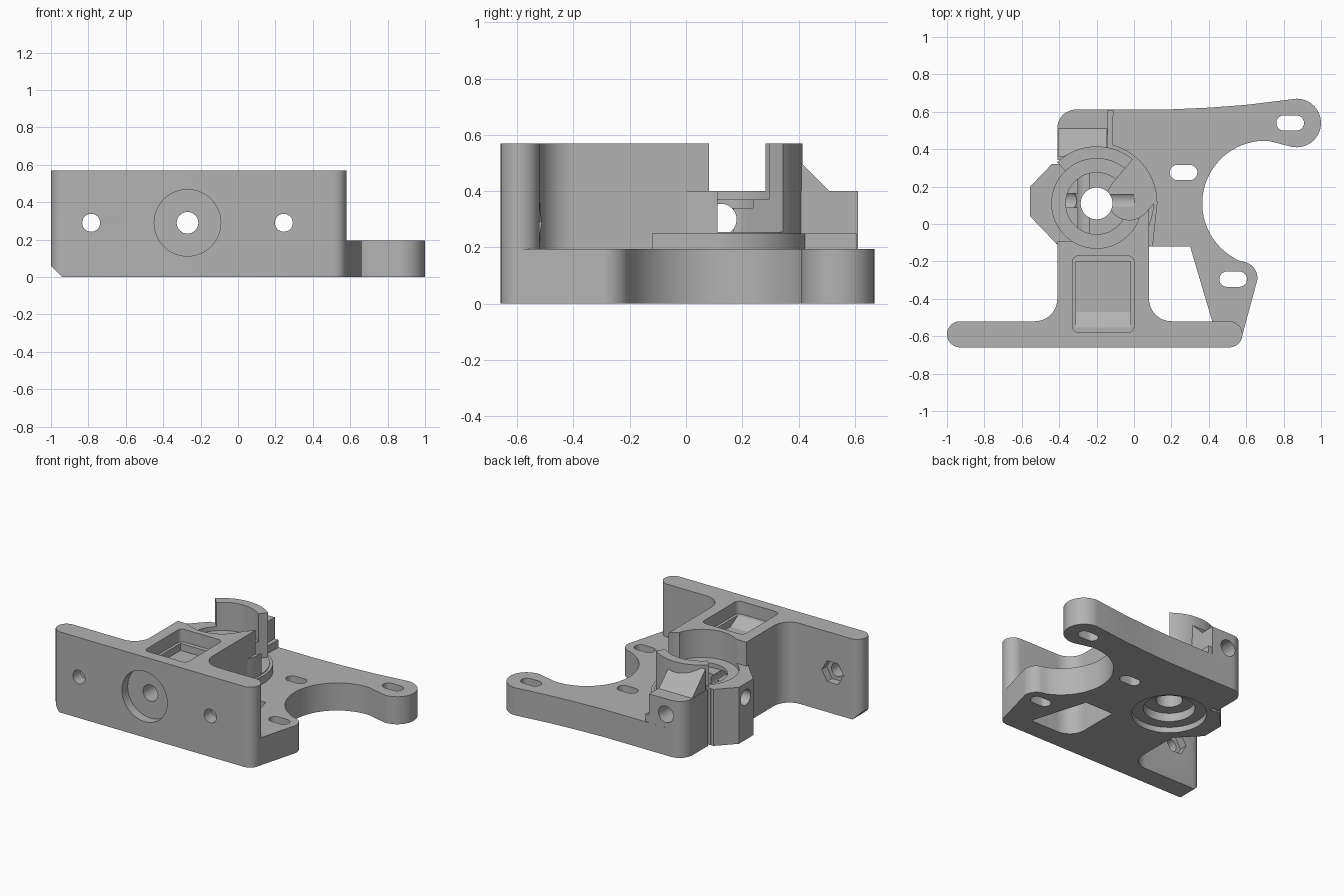
import bpy, bmesh
from math import cos, sin, radians

cube = bpy.data.objects.get("Cube")
if cube:
    bpy.data.objects.remove(cube, do_unlink=True)

grey = bpy.data.materials.new("grey plastic")
grey.use_nodes = True
colour = (0.45, 0.45, 0.45, 1)
grey.diffuse_color = colour
grey.node_tree.nodes["Principled BSDF"].inputs["Base Color"].default_value = colour


def arc(cx, cy, r, start, end, n=12):
    steps = [radians(start + (end - start) * i / n) for i in range(n + 1)]
    return [(cx + r * cos(a), cy + r * sin(a)) for a in steps]


def circle(cx, cy, r, n=48):
    return arc(cx, cy, r, 0, 360, n)[:-1]


def rect(x0, y0, x1, y1):
    return [(x0, y0), (x1, y0), (x1, y1), (x0, y1)]


def rounded(x0, y0, x1, y1, r):
    return (arc(x1 - r, y0 + r, r, -90, 0, 6) + arc(x1 - r, y1 - r, r, 0, 90, 6)
            + arc(x0 + r, y1 - r, r, 90, 180, 6) + arc(x0 + r, y0 + r, r, 180, 270, 6))


def prism(name, points, low, high, axis="z"):
    """Extrude a closed outline along an axis."""
    place = {"z": lambda a, b, t: (a, b, t),
             "y": lambda a, b, t: (a, t, b),
             "x": lambda a, b, t: (t, a, b)}[axis]
    bm = bmesh.new()
    rings = [[bm.verts.new(place(a, b, t)) for a, b in points] for t in (low, high)]
    bm.faces.new(rings[0])
    bm.faces.new(rings[1])
    for i in range(len(points)):
        j = (i + 1) % len(points)
        bm.faces.new((rings[0][i], rings[0][j], rings[1][j], rings[1][i]))
    bmesh.ops.recalc_face_normals(bm, faces=bm.faces)
    mesh = bpy.data.meshes.new(name)
    bm.to_mesh(mesh)
    bm.free()
    mesh.materials.append(grey)
    obj = bpy.data.objects.new(name, mesh)
    bpy.context.collection.objects.link(obj)
    return obj


def combine(body, tool, operation):
    mod = body.modifiers.new(tool.name, "BOOLEAN")
    mod.object, mod.operation, mod.solver = tool, operation, "EXACT"
    bpy.context.view_layer.objects.active = body
    bpy.ops.object.modifier_apply(modifier=mod.name)
    bpy.data.objects.remove(tool, do_unlink=True)


TOP, MID, PLATE = 0.57, 0.40, 0.195
BX, BY = -0.2, 0.11      # bearing bore centre

# Front wall with the central rib growing out of it
wall = (arc(-0.93, -0.59, 0.07, 90, 270) + arc(0.51, -0.59, 0.07, -90, 90)
        + arc(0.2, -0.4, 0.12, 270, 180) + [(0.08, 0.105), (-0.41, 0.105)]
        + arc(-0.53, -0.4, 0.12, 0, -90))
body = prism("bracket_body", wall, 0, TOP)

# Mounting plate with the scooped motor opening
plate = ([(-0.3, -0.12), (0.3, -0.12), (0.43, -0.56), (0.575, -0.61)]
         + arc(0.57, -0.29, 0.09, -5, 70) + arc(0.7, 0.11, 0.335, 247, 87, 32)
         + arc(0.87, 0.54, 0.13, -100, 90, 20)
         + [(0.6, 0.637), (0.4, 0.622), (0.2, 0.613), (-0.3, 0.612)])

# Block behind the bearing, side ear, bearing barrel and guard
block = [(-0.14, 0.2), (-0.14, 0.612)] + arc(-0.31, 0.512, 0.1, 90, 180) + [(-0.41, 0.2)]
ear = [(-0.3, -0.1), (-0.3, 0.32), (-0.44, 0.32), (-0.555, 0.2), (-0.555, 0.04), (-0.42, -0.1)]
guard = arc(BX, BY, 0.305, 50, 134, 24) + arc(BX, BY, 0.235, 134, 50, 24)
ramp = [(0.36, 0.3), (0.51, 0.3), (0.51, MID), (0.36, 0.55)]
ledge = [(-0.41, 0.3), (-0.2, -0.1), (0.1, -0.12)] + arc(BX, BY, 0.325, 0, 75) + [(-0.11, 0.608), (-0.3, 0.608)]

parts = [
    prism("plate", plate, 0, PLATE),
    prism("ledge", ledge, 0.05, 0.25),
    prism("rear_block", block, 0, MID),
    prism("barrel", circle(BX, BY, 0.305, 64), 0, MID),
    prism("side_ear", ear, 0, MID),
    prism("ramp", ramp, -0.405, -0.145, "x"),
    prism("guard", guard, 0.3, TOP),
]
for part in parts:
    combine(body, part, "UNION")

# Bearing seat, bore and access window beside it
direction, half, reach = radians(50), 0.118, 0.5
ux, uy = cos(direction), sin(direction)
wx, wy = -0.025, 0.14
window = (arc(wx, wy, half, 140, 320, 20)
          + [(wx + ux * reach + uy * half, wy + uy * reach - ux * half),
             (wx + ux * reach - uy * half, wy + uy * reach + ux * half)])
cuts = [
    prism("seat", circle(BX, BY, 0.24, 64), 0.37, 0.8),
    prism("seat_step", circle(BX, BY, 0.165), 0.34, 0.8),
    prism("bore", circle(BX, BY, 0.085), -0.1, 0.8),
    prism("lower_seat", circle(BX, BY, 0.24, 64), -0.1, 0.04),
    prism("lower_step", circle(BX, BY, 0.165), -0.1, 0.1),
    prism("window", window, 0.255, 0.8),
    prism("rib_relief", rect(-0.6, -0.09, -0.33, 0.2), MID, 0.8),
    prism("clamp_slit", rect(-0.7, 0.322, -0.37, 0.342), -0.1, 0.42),
]

# Rib pocket, front recess, filament path and ear bolt hole
cuts += [
    prism("pocket", rounded(-0.33, -0.58, 0, -0.17, 0.035), 0.48, 0.8),
    prism("pocket_floor", [(-0.57, 0.49), (-0.47, 0.43), (-0.2, 0.43), (-0.2, 0.49)], -0.31, -0.02, "x"),
    prism("front_recess", circle(-0.27, 0.29, 0.178), -0.8, -0.595, "y"),
    prism("filament_path", circle(-0.27, 0.29, 0.058, 32), -0.8, 0.8, "y"),
    prism("ear_hole", circle(0.125, 0.3, 0.055, 32), -0.8, 0.0, "x"),
    prism("end_chamfer", [(-1.1, 0.1 + 0.06), (-1.1, -0.1), (-0.84, -0.1)], -0.9, -0.4, "y"),
]

# Wall bolts with hexagonal nut traps at the back
for x in (-0.785, 0.245):
    cuts.append(prism("wall_bolt", circle(x, 0.29, 0.048, 32), -0.8, -0.45, "y"))
    cuts.append(prism("nut_trap", circle(x, 0.29, 0.085, 6), -0.575, -0.45, "y"))

# Slotted holes in the plate
for x, y in ((0.835, 0.54), (0.265, 0.275), (0.53, -0.295)):
    slot = arc(x + 0.033, y, 0.041, -90, 90) + arc(x - 0.033, y, 0.041, 90, 270)
    cuts.append(prism("slot", slot, -0.1, 0.24))

for cut in cuts:
    combine(body, cut, "DIFFERENCE")

# Smooth the round walls, keep the machined edges crisp
bpy.ops.object.select_all(action="DESELECT")
body.select_set(True)
bpy.context.view_layer.objects.active = body
bpy.ops.object.shade_smooth_by_angle(angle=radians(25))
